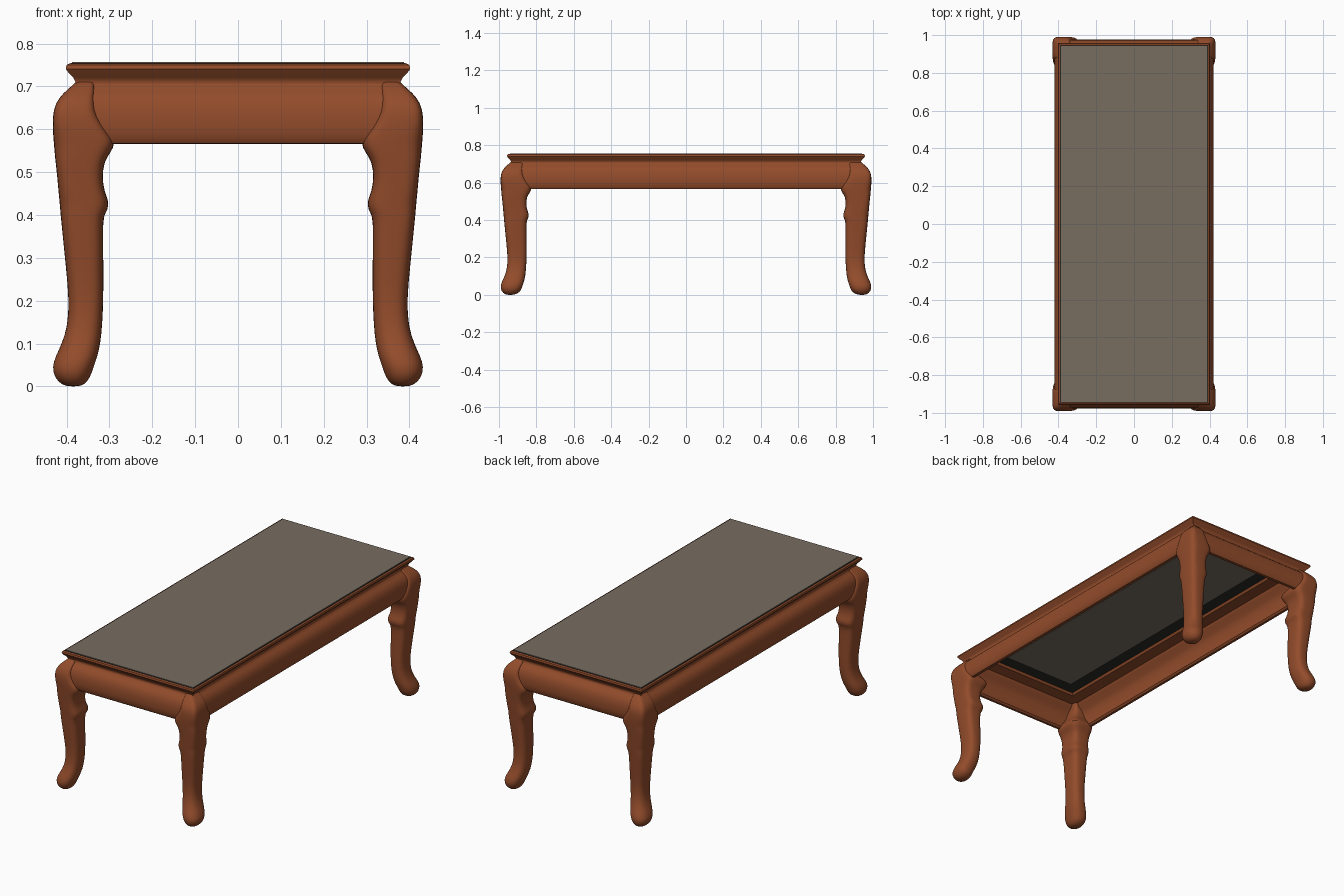
import bpy, bmesh, math


def material(name, rgb):
    m = bpy.data.materials.new(name)
    m.diffuse_color = (*rgb, 1)
    return m


WOOD = material("red brown wood", (0.29, 0.072, 0.024))
STONE = material("taupe stone", (0.185, 0.152, 0.118))
DARK = material("dark backing", (0.025, 0.023, 0.022))


def finish(bm, name, mat, angle=40):
    bmesh.ops.recalc_face_normals(bm, faces=bm.faces)
    me = bpy.data.meshes.new(name)
    bm.to_mesh(me)
    bm.free()
    for p in me.polygons:
        p.use_smooth = True
    me.set_sharp_from_angle(angle=math.radians(angle))
    me.materials.append(mat)
    ob = bpy.data.objects.new(name, me)
    bpy.context.collection.objects.link(ob)
    return ob


def slab(name, hx, hy, z0, z1, mat):
    bm = bmesh.new()
    bmesh.ops.create_cube(bm, size=1)
    for v in bm.verts:
        v.co = (v.co.x * 2 * hx, v.co.y * 2 * hy, z1 if v.co.z > 0 else z0)
    return finish(bm, name, mat)


def bridge(bm, a, b):
    n = len(a)
    for i in range(n):
        bm.faces.new((a[i], a[(i + 1) % n], b[(i + 1) % n], b[i]))


# Apron frame: moulded profile (outward offset, z) swept round the table edge
profile = [(0.003, 0.754), (0.010, 0.750), (0.012, 0.741), (0.004, 0.730),
           (-0.006, 0.720), (-0.011, 0.710), (-0.009, 0.700), (0.003, 0.690),
           (0.017, 0.676), (0.026, 0.658), (0.030, 0.635), (0.031, 0.605),
           (0.027, 0.580), (0.018, 0.567), (0.004, 0.566), (-0.004, 0.575),
           (0.000, 0.610), (-0.002, 0.645), (-0.014, 0.670), (-0.035, 0.690),
           (-0.042, 0.708), (-0.100, 0.716), (-0.112, 0.735), (-0.010, 0.745)]
bm = bmesh.new()
loops = []
for sx, sy in ((1, 1), (-1, 1), (-1, -1), (1, -1)):
    loops.append([bm.verts.new((sx * (0.39 + d), sy * (0.945 + d), z)) for d, z in profile])
for i in range(4):
    bridge(bm, loops[i], loops[(i + 1) % 4])
finish(bm, "apron_frame", WOOD)

# Legs: curved sections (z, outer, inner, squareness), mirrored to four corners
sections = [(0.000, 0.395, 0.375, 2.0), (0.004, 0.412, 0.358, 2.0),
            (0.020, 0.428, 0.345, 2.2), (0.045, 0.434, 0.337, 2.3),
            (0.070, 0.426, 0.328, 2.4), (0.100, 0.411, 0.321, 2.5),
            (0.140, 0.398, 0.317, 2.6), (0.200, 0.394, 0.314, 2.8),
            (0.280, 0.402, 0.314, 3.0), (0.360, 0.410, 0.315, 3.2),
            (0.400, 0.414, 0.314, 3.4), (0.412, 0.415, 0.303, 3.4),
            (0.435, 0.417, 0.302, 3.5), (0.455, 0.419, 0.312, 3.6),
            (0.490, 0.422, 0.317, 3.8), (0.525, 0.426, 0.312, 4.0),
            (0.545, 0.428, 0.298, 4.0), (0.570, 0.430, 0.284, 4.2),
            (0.590, 0.432, 0.300, 4.4), (0.630, 0.433, 0.330, 4.6),
            (0.660, 0.427, 0.335, 4.6), (0.685, 0.408, 0.335, 4.6),
            (0.702, 0.386, 0.335, 4.6), (0.715, 0.376, 0.335, 4.6)]
bm = bmesh.new()
rings = []
for z, out, inn, n in sections:
    cx, rx = (out + inn) / 2, (out - inn) / 2
    yo, yi = out + 0.559, inn + 0.538
    if z < 0.01:
        yi = inn + 0.55
    cy, ry = (yo + yi) / 2, (yo - yi) / 2
    ring = []
    for k in range(32):
        a = 2 * math.pi * k / 32
        c, s = math.cos(a), math.sin(a)
        ring.append(bm.verts.new((cx + rx * math.copysign(abs(c) ** (2 / n), c),
                                  cy + ry * math.copysign(abs(s) ** (2 / n), s), z)))
    rings.append(ring)
for a, b in zip(rings, rings[1:]):
    bridge(bm, a, b)
bm.faces.new(rings[0])
bm.faces.new(rings[-1])
legs = finish(bm, "legs", WOOD, 75)
mirror = legs.modifiers.new("mirror", "MIRROR")
mirror.use_axis = (True, True, False)
mirror.use_clip = False
sub = legs.modifiers.new("smooth", "SUBSURF")
sub.levels = sub.render_levels = 1

# Top: dark backing board, stone panel above and its exposed patch below
slab("backing_board", 0.391, 0.946, 0.728, 0.7545, DARK)
slab("top_panel", 0.387, 0.942, 0.75, 0.757, STONE)
slab("panel_underside", 0.215, 0.77, 0.724, 0.73, STONE)
